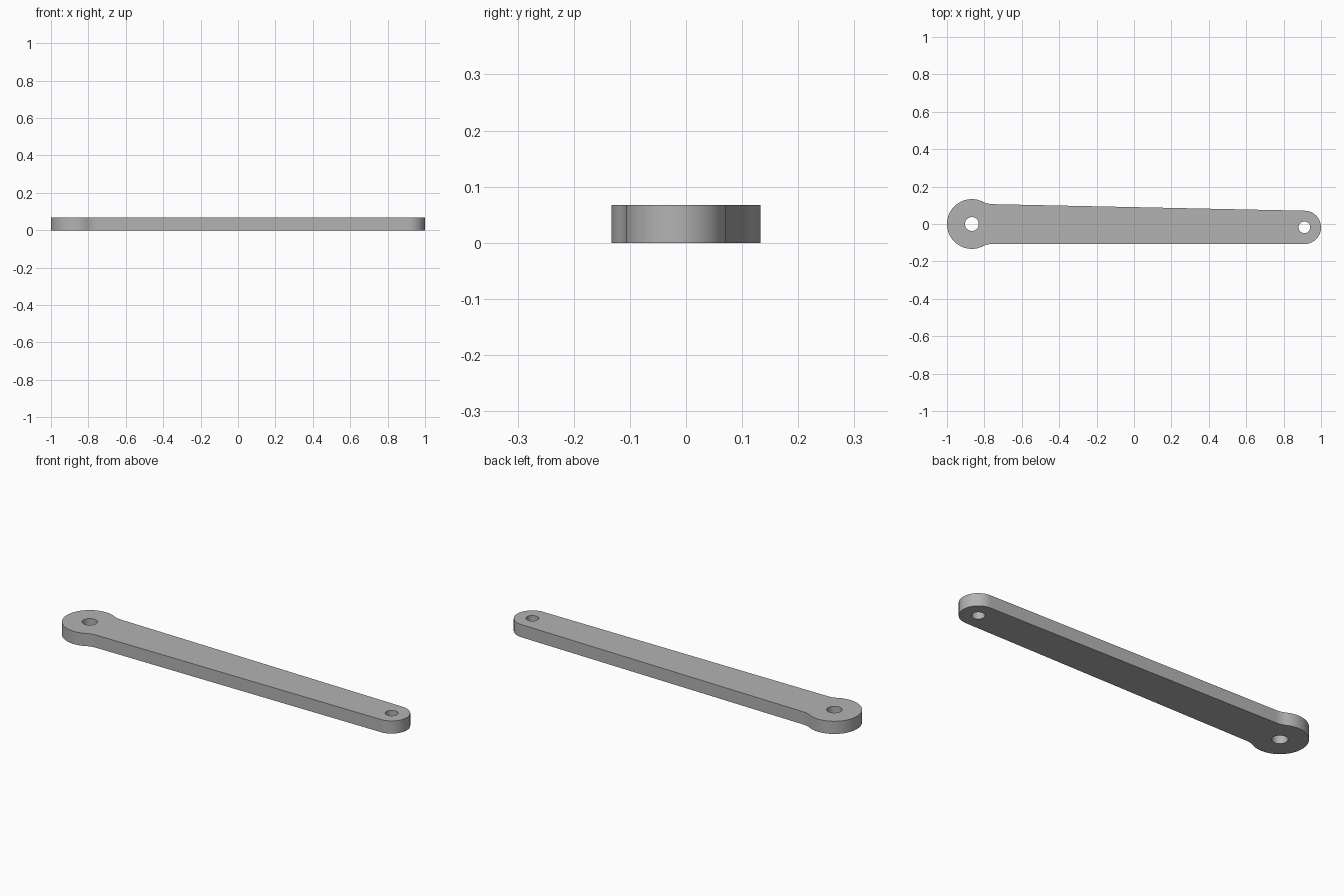
import bpy, bmesh
from math import cos, sin, pi, atan2, sqrt

cube = bpy.data.objects.get("Cube")
if cube:
    bpy.data.objects.remove(cube)

THICK = 0.067
BIG, BIG_R, BIG_HOLE = (-0.867, 0.0), 0.133, 0.037
TIP, TIP_R, TIP_HOLE = (0.911, -0.018), 0.089, 0.031
EDGE, FILLET = 0.106, 0.12


def arc(center, r, a0, a1, n):
    return [(center[0] + r * cos(a0 + (a1 - a0) * i / n),
             center[1] + r * sin(a0 + (a1 - a0) * i / n)) for i in range(n + 1)]


# Outline: round head, concave fillets into the tapered bar, round tip
fillet_y = EDGE + FILLET
fillet_dx = sqrt((BIG_R + FILLET) ** 2 - fillet_y ** 2)
angle = atan2(fillet_y, fillet_dx)
fillet_x = BIG[0] + fillet_dx
outline = arc(BIG, BIG_R, angle, 2 * pi - angle, 64)
outline += arc((fillet_x, -fillet_y), FILLET, pi - angle, pi / 2, 12)[1:]
outline += arc(TIP, TIP_R, -pi / 2, pi / 2, 40)
outline += arc((fillet_x, fillet_y), FILLET, -pi / 2, angle - pi, 12)[:-1]

# Flat filled curve; inner loops become the pin holes
curve = bpy.data.curves.new("link_arm", "CURVE")
curve.dimensions = "2D"
curve.fill_mode = "BOTH"
curve.extrude = THICK / 2
for loop in (outline,
             arc(BIG, BIG_HOLE, 0, 2 * pi, 48)[:-1],
             arc(TIP, TIP_HOLE, 0, 2 * pi, 48)[:-1]):
    spline = curve.splines.new("POLY")
    spline.points.add(len(loop) - 1)
    for point, (x, y) in zip(spline.points, loop):
        point.co = (x, y, 0, 1)
    spline.use_cyclic_u = True

arm = bpy.data.objects.new("link_arm", curve)
bpy.context.collection.objects.link(arm)
bpy.ops.object.select_all(action="DESELECT")
arm.select_set(True)
bpy.context.view_layer.objects.active = arm
bpy.ops.object.convert(target="MESH")
arm = bpy.context.object

# Weld caps to walls and rest the arm on the ground
bm = bmesh.new()
bm.from_mesh(arm.data)
bmesh.ops.remove_doubles(bm, verts=bm.verts, dist=0.0001)
bmesh.ops.recalc_face_normals(bm, faces=bm.faces)
bmesh.ops.translate(bm, verts=bm.verts, vec=(0, 0, THICK / 2))
bm.to_mesh(arm.data)
bm.free()
bpy.ops.object.shade_smooth_by_angle()

# Plain grey metal
grey = bpy.data.materials.new("grey_metal")
grey.use_nodes = True
colour = (0.45, 0.45, 0.45, 1)
grey.diffuse_color = colour
grey.node_tree.nodes["Principled BSDF"].inputs["Base Color"].default_value = colour
arm.data.materials.clear()
arm.data.materials.append(grey)
